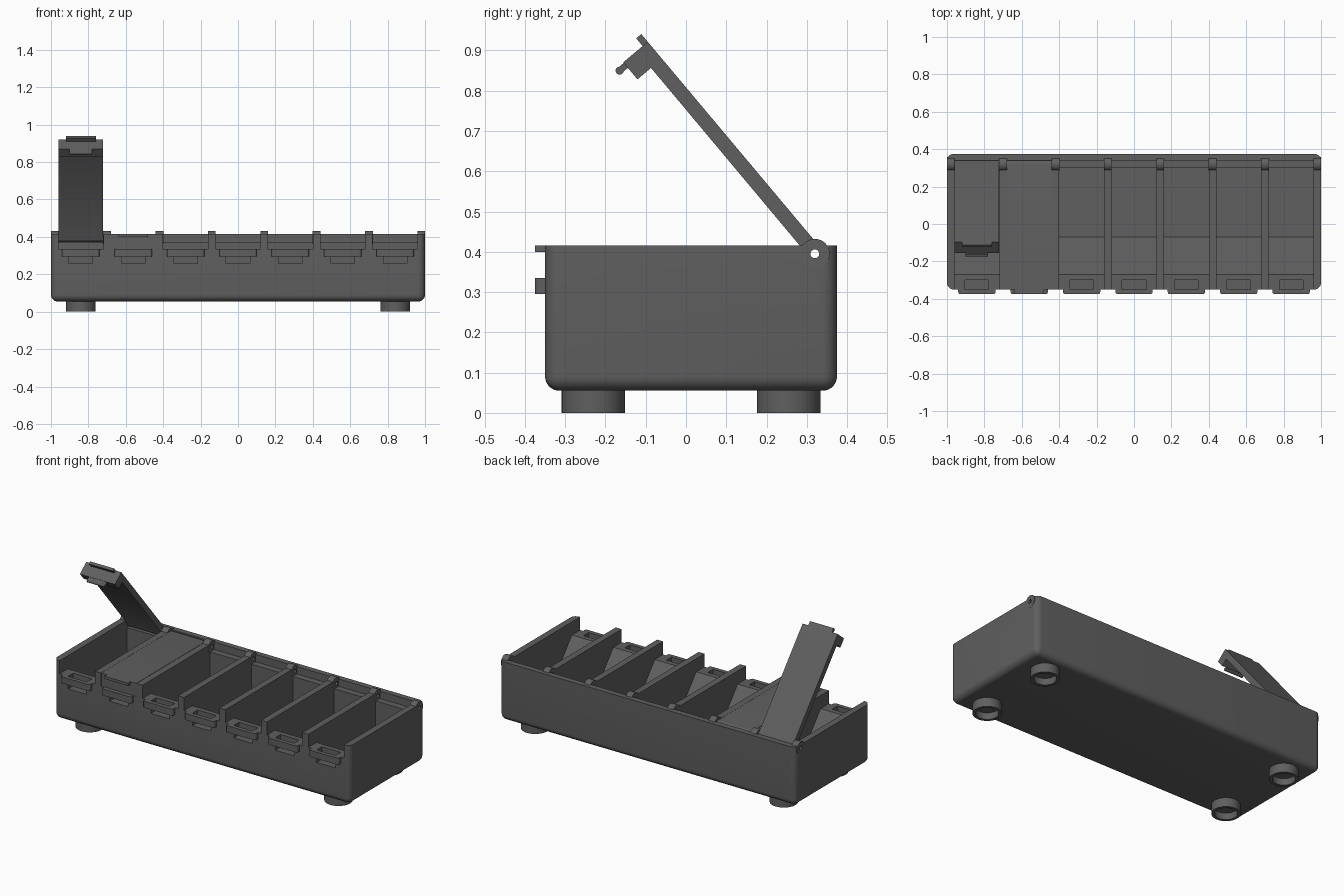
import bpy, bmesh, math
from mathutils import Matrix

cube = bpy.data.objects.get("Cube")
if cube:
    bpy.data.objects.remove(cube, do_unlink=True)

mat = bpy.data.materials.new("dark_grey_plastic")
mat.use_nodes = True
GREY = (0.115, 0.115, 0.115, 1)
mat.diffuse_color = GREY
mat.node_tree.nodes["Principled BSDF"].inputs["Base Color"].default_value = GREY

PITCH, GAP, WALL = 0.28, 0.24, 0.04
TOP, SHELF = 0.415, 0.335
PIVOT_Y, PIVOT_Z = 0.32, 0.395
cells = [PITCH * (i - 3) for i in range(7)]
dividers = [PITCH * (i - 3.5) for i in range(8)]


def box(bm, x, y, z):
    """Box from (min, max) ranges."""
    size = [b - a for a, b in (x, y, z)]
    mid = [(a + b) / 2 for a, b in (x, y, z)]
    m = Matrix.Translation(mid) @ Matrix.Diagonal((*size, 1))
    return bmesh.ops.create_cube(bm, size=1, matrix=m)["verts"]


def rod(bm, x, y, z, radius, length, axis="X", sides=32):
    """Cylinder centred on a point."""
    m = Matrix.Translation((x, y, z))
    if axis == "X":
        m = m @ Matrix.Rotation(math.pi / 2, 4, "Y")
    bmesh.ops.create_cone(bm, cap_ends=True, segments=sides, radius1=radius,
                          radius2=radius, depth=length, matrix=m)


def prism(bm, x, width, profile):
    """Extrude a (y, z) profile along x."""
    face = bm.faces.new([bm.verts.new((x - width / 2, y, z)) for y, z in profile])
    new = bmesh.ops.extrude_face_region(bm, geom=[face])["geom"]
    verts = [v for v in new if isinstance(v, bmesh.types.BMVert)]
    bmesh.ops.translate(bm, verts=verts, vec=(width, 0, 0))


def finish(bm, name):
    bmesh.ops.recalc_face_normals(bm, faces=bm.faces)
    mesh = bpy.data.meshes.new(name)
    bm.to_mesh(mesh)
    bm.free()
    mesh.materials.append(mat)
    ob = bpy.data.objects.new(name, mesh)
    bpy.context.collection.objects.link(ob)
    return ob


def cut(ob, bm):
    """Subtract a bmesh from an object."""
    cutter = finish(bm, "cutter")
    cutter.hide_render = True
    mod = ob.modifiers.new("cut", "BOOLEAN")
    mod.operation, mod.solver, mod.object = "DIFFERENCE", "EXACT", cutter
    graph = bpy.context.evaluated_depsgraph_get()
    mesh = bpy.data.meshes.new_from_object(ob.evaluated_get(graph))
    ob.modifiers.clear()
    ob.data = mesh
    bpy.data.objects.remove(cutter, do_unlink=True)


def cut_pin_hole(ob, y=PIVOT_Y, z=PIVOT_Z):
    bm = bmesh.new()
    rod(bm, 0, y, z, 0.011, 2.4, sides=20)
    cut(ob, bm)


def smooth(ob):
    bpy.ops.object.select_all(action="DESELECT")
    ob.select_set(True)
    bpy.context.view_layer.objects.active = ob
    bpy.ops.object.shade_smooth_by_angle(angle=math.radians(35))


# tray body: rounded box, open rim edges stay sharp
bm = bmesh.new()
box(bm, (-1, 1), (-0.35, 0.375), (0.055, TOP))
edges = [e for e in bm.edges if min(v.co.z for v in e.verts) < 0.1]
bmesh.ops.bevel(bm, geom=edges, offset=0.036, segments=7, profile=0.5, affect="EDGES")
body = finish(bm, "tray_body")

# compartments with front shelf, ramp and hinge ledge
bm = bmesh.new()
cavity = [(-0.4, SHELF), (-0.27, SHELF), (-0.07, 0.095), (0.3, 0.095),
          (0.3, 0.37), (0.34, 0.37), (0.34, 0.5), (-0.4, 0.5)]
for x in cells:
    prism(bm, x, GAP, cavity)
cut(body, bm)

# latch pockets, open to the front below the catch
bm = bmesh.new()
for x in cells:
    box(bm, (x - 0.063, x + 0.063), (-0.37, -0.3), (0.258, 0.36))
cut(body, bm)
cut_pin_hole(body)
smooth(body)

# latch catches along the front
bm = bmesh.new()
for x in cells:
    verts = box(bm, (x - 0.1, x + 0.1), (-0.375, -0.35), (0.295, SHELF))
    corners = [e for e in {e for v in verts for e in v.link_edges}
               if all(v.co.y < -0.36 for v in e.verts)
               and abs(e.verts[0].co.z - e.verts[1].co.z) > 0.01]
    bmesh.ops.bevel(bm, geom=corners, offset=0.012, segments=3, profile=0.5,
                    affect="EDGES")
smooth(finish(bm, "latch_catches"))

# hinge knuckles on every divider
bm = bmesh.new()
for x in dividers:
    rod(bm, x, PIVOT_Y, PIVOT_Z, 0.037, WALL + 0.001)
knuckles = finish(bm, "hinge_knuckles")
cut_pin_hole(knuckles)
smooth(knuckles)


def make_lid(name, x, angle):
    """Lid built around its hinge axis, then swung open."""
    bm = bmesh.new()
    arc = [math.radians(a) for a in range(-130, 91, 20)]
    profile = [(0.0205 * math.cos(a), 0.0205 * math.sin(a)) for a in arc]
    profile += [(-0.67, 0.0205), (-0.67, -0.059), (-0.615, -0.059), (-0.615, -0.015)]
    prism(bm, 0, GAP - 0.003, profile)
    lid = finish(bm, name)
    cut_pin_hole(lid, 0, 0)

    # finger tab and latch hook
    bm = bmesh.new()
    box(bm, (-0.08, 0.08), (-0.695, -0.669), (0.004, 0.0205))
    box(bm, (-0.06, 0.06), (-0.668, -0.652), (-0.08, -0.058))
    rod(bm, 0, -0.66, -0.079, 0.01, 0.12, sides=20)
    latch = finish(bm, name + "_latch")
    for ob in (lid, latch):
        ob.location = (x, PIVOT_Y, PIVOT_Z)
        ob.rotation_euler.x = -math.radians(angle)
        smooth(ob)


make_lid("open_lid", cells[0], 50)
make_lid("closed_lid", cells[1], 0)

# hollow round feet
for side, sx in (("left", 1), ("right", -1)):
    for end, y in (("front", -0.23), ("back", 0.255)):
        bm = bmesh.new()
        rod(bm, sx * 0.84, y, 0.03, 0.079, 0.06, "Z", 40)
        foot = finish(bm, f"{end}_{side}_foot")
        bm = bmesh.new()
        rod(bm, sx * 0.84, y, 0, 0.062, 0.08, "Z", 40)
        cut(foot, bm)
        smooth(foot)
